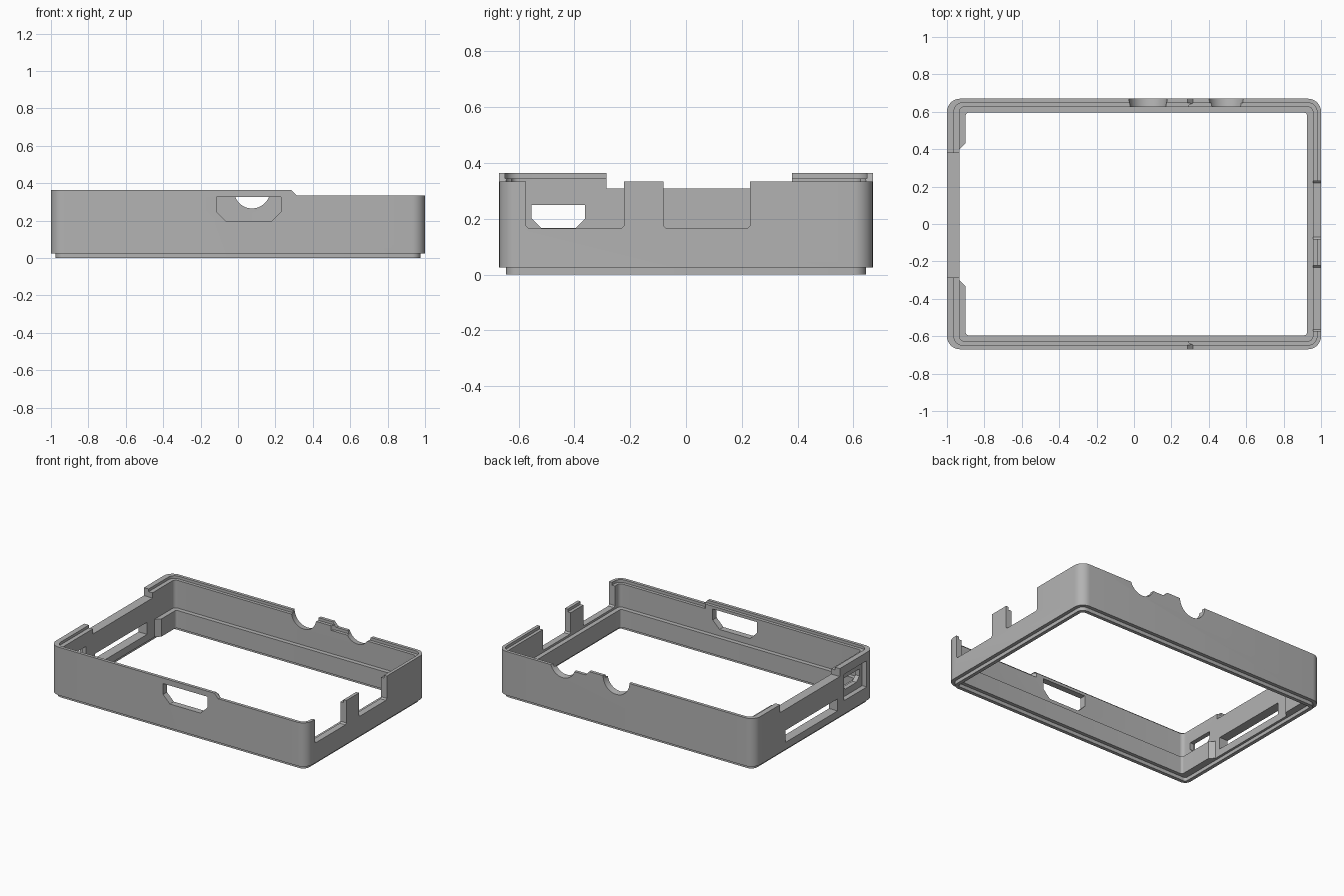
import bpy, bmesh
from math import sin, cos, pi, radians
from mathutils import Vector, Matrix

cube = bpy.data.objects.get("Cube")
if cube:
    bpy.data.objects.remove(cube, do_unlink=True)

HX, HY, RADIUS = 1.0, 0.67, 0.07

grey = bpy.data.materials.new("plain_grey")
grey.use_nodes = True
grey.diffuse_color = (0.45, 0.45, 0.45, 1)
grey.node_tree.nodes["Principled BSDF"].inputs["Base Color"].default_value = grey.diffuse_color


def make_object(name, bm):
    bmesh.ops.recalc_face_normals(bm, faces=bm.faces)
    mesh = bpy.data.meshes.new(name)
    bm.to_mesh(mesh)
    bm.free()
    mesh.materials.append(grey)
    obj = bpy.data.objects.new(name, mesh)
    bpy.context.collection.objects.link(obj)
    return obj


def rounded_rect(x0, x1, y0, y1, r, steps=8):
    points = []
    corners = ((x1 - r, y1 - r), (x0 + r, y1 - r), (x0 + r, y0 + r), (x1 - r, y0 + r))
    for i, (cx, cy) in enumerate(corners):
        for k in range(steps + 1):
            a = (i + k / steps) * pi / 2
            points.append((cx + r * cos(a), cy + r * sin(a)))
    return points


def prism(name, points, axis, start, end):
    """Extrude a flat outline along one axis."""
    place = {"x": lambda a, b, t: (t, a, b),
             "y": lambda a, b, t: (a, t, b),
             "z": lambda a, b, t: (a, b, t)}[axis]
    bm = bmesh.new()
    face = bm.faces.new([bm.verts.new(place(a, b, start)) for a, b in points])
    ext = bmesh.ops.extrude_face_region(bm, geom=[face])
    moved = [v for v in ext["geom"] if isinstance(v, bmesh.types.BMVert)]
    bmesh.ops.translate(bm, verts=moved, vec=Vector(place(0, 0, end - start)))
    return make_object(name, bm)


def box(name, x0, x1, y0, y1, z0, z1):
    return prism(name, [(x0, y0), (x1, y0), (x1, y1), (x0, y1)], "z", z0, z1)


def port(a0, a1, b0, b1, c):
    """Rectangle with its two lower corners chamfered."""
    return [(a0 + c, b0), (a1 - c, b0), (a1, b0 + c), (a1, b1), (a0, b1), (a0, b0 + c)]


# Case wall cross-section: inset on the short -x side, inset elsewhere, height
section = [
    (0, 0, 0.025), (0, 0, 0.364), (0.037, 0.022, 0.364), (0.037, 0.022, 0.345),
    (0.067, 0.044, 0.345), (0.067, 0.044, 0.15), (0.1, 0.075, 0.15),
    (0.1, 0.075, 0.025), (0.05, 0.05, 0.025), (0.05, 0.05, 0),
    (0.025, 0.025, 0), (0.025, 0.025, 0.025),
]
bm = bmesh.new()
loops = []
for left, inset, z in section:
    outline = rounded_rect(-HX + left, HX - inset, -HY + inset, HY - inset,
                           max(RADIUS - inset, 0.015))
    loops.append([bm.verts.new((x, y, z)) for x, y in outline])
for lower, upper in zip(loops, loops[1:] + loops[:1]):
    n = len(lower)
    for i in range(n):
        j = (i + 1) % n
        bm.faces.new((lower[i], lower[j], upper[j], upper[i]))
case_frame = make_object("case_frame", bm)

# Lowered rim on the +x part: sloped outer step and inner rebate
cutters = [
    prism("rim_step", [(0.285, 0.364), (0.315, 0.333), (1.2, 0.333), (1.2, 0.5), (0.285, 0.5)],
          "y", -1, 1),
    prism("rim_rebate", rounded_rect(0.28, HX - 0.022, -HY + 0.022, HY - 0.022, 0.048),
          "z", 0.313, 0.5),
]

# Front window
cutters.append(prism("front_window", port(-0.115, 0.23, 0.195, 0.325, 0.053), "y", -0.8, -0.55))

# Open bays either side of the tab on the +x wall
for y0, y1 in ((-0.573, -0.222), (-0.08, 0.23)):
    cutters.append(prism("side_bay", port(y0, y1, 0.165, 0.5, 0.01), "x", 0.85, 1.2))

# Low middle, long slot, recess and port on the -x wall
cutters.append(box("wall_dip", -1.2, -0.8, -0.285, 0.38, 0.308, 0.5))
cutters.append(prism("ledge_gap", [(-0.933, -0.3), (-0.895, -0.338), (-0.8, -0.338),
                                   (-0.8, 0.438), (-0.895, 0.438), (-0.933, 0.4)],
                     "z", -0.1, 0.3))
cutters.append(box("long_slot", -1.2, -0.8, -0.26, 0.32, 0.075, 0.16))
cutters.append(box("port_recess", -1.2, -0.965, -0.585, -0.33, 0.12, 0.305))
cutters.append(prism("port_hole", port(-0.553, -0.362, 0.168, 0.25, 0.033), "x", -1.2, -0.8))

# Round cable notches in the back wall, flaring outward
for x, r in ((0.075, 0.098), (0.493, 0.092)):
    bm = bmesh.new()
    bmesh.ops.create_cone(bm, cap_ends=True, segments=48, radius1=r + 0.014,
                          radius2=r - 0.01, depth=0.2,
                          matrix=Matrix.Translation((x, 0.65, 0.362)) @ Matrix.Rotation(pi / 2, 4, "X"))
    cutters.append(make_object("cable_notch", bm))

# Apply all cuts
bpy.context.view_layer.objects.active = case_frame
for cutter in cutters:
    cutter.hide_render = True
    mod = case_frame.modifiers.new(cutter.name, "BOOLEAN")
    mod.operation = "DIFFERENCE"
    mod.solver = "EXACT"
    mod.object = cutter
    bpy.ops.object.modifier_apply(modifier=mod.name)
    bpy.data.objects.remove(cutter, do_unlink=True)

bpy.ops.object.select_all(action="DESELECT")
case_frame.select_set(True)
bpy.ops.object.shade_smooth_by_angle(angle=radians(25))
